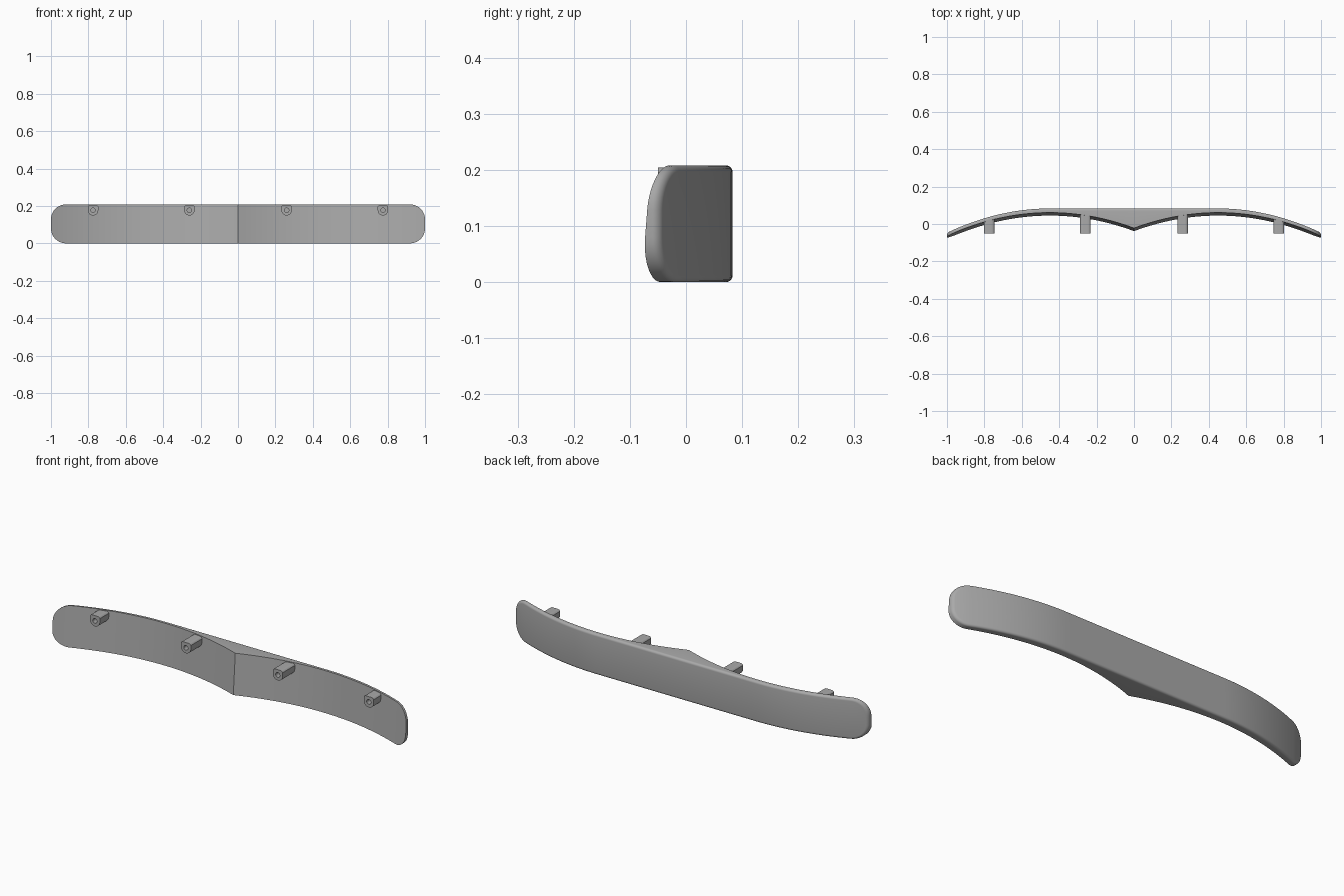
import bpy, bmesh, math

cube = bpy.data.objects.get("Cube")
if cube:
    bpy.data.objects.remove(cube, do_unlink=True)

GREY = (0.40, 0.40, 0.40, 1.0)
mat = bpy.data.materials.new("grey plastic")
mat.use_nodes = True
mat.diffuse_color = GREY
mat.node_tree.nodes["Principled BSDF"].inputs["Base Color"].default_value = GREY

HEIGHT = 0.208      # bar height
CORNER = 0.08       # rounded corners of the bar outline
FILLET = 0.012      # rounded rear edge


def front_y(x, z):
    """Two concave sweeps meeting in a central ridge, leaning back slightly."""
    return 0.045 - 0.41 * (abs(x) - 0.45) ** 2 + 0.016 * z / HEIGHT


def back_y(x):
    """Flat middle, ends swept forward."""
    return 0.083 - 0.13 * (max(abs(x) - 0.45, 0) / 0.55) ** 2


def make_object(name, bm):
    bmesh.ops.recalc_face_normals(bm, faces=bm.faces)
    mesh = bpy.data.meshes.new(name)
    bm.to_mesh(mesh)
    bm.free()
    mesh.materials.append(mat)
    obj = bpy.data.objects.new(name, mesh)
    bpy.context.collection.objects.link(obj)
    bpy.ops.object.select_all(action='DESELECT')
    obj.select_set(True)
    bpy.context.view_layer.objects.active = obj
    bpy.ops.object.shade_smooth_by_angle(angle=math.radians(30))
    return obj


def columns(inset):
    """Columns (x, low z, high z) across a rounded rectangle."""
    r = CORNER - inset
    half = []
    for i in range(33):
        half.append(((1 - CORNER) * i / 32, inset))
    for i in range(1, 11):
        a = math.pi / 2 * i / 10
        half.append((1 - CORNER + r * math.sin(a), inset + r * (1 - math.cos(a))))
    full = [(-x, z) for x, z in half[:0:-1]] + half
    return [(x, z, HEIGHT - z) for x, z in full]


def build_bar():
    bm = bmesh.new()
    rings = []

    def add_ring(inset, y_func):
        cols = columns(inset)
        low = [bm.verts.new((x, y_func(x, a), a)) for x, a, b in cols]
        high = [bm.verts.new((x, y_func(x, b), b)) for x, a, b in cols]
        rings.append((low, high))

    # front outline, then the rear edge rolled over in steps
    add_ring(0, front_y)
    for k in range(6):
        a = math.pi / 2 * k / 5
        drop = FILLET * (1 - math.sin(a))
        add_ring(FILLET * (1 - math.cos(a)), lambda x, z, d=drop: back_y(x) - d)

    # front and rear surfaces
    for low, high in (rings[0], rings[-1]):
        for j in range(len(low) - 1):
            bm.faces.new((low[j], low[j + 1], high[j + 1], high[j]))
    # rim and fillet
    for (l0, h0), (l1, h1) in zip(rings, rings[1:]):
        a, b = l0 + h0[::-1], l1 + h1[::-1]
        for j in range(len(a)):
            k = (j + 1) % len(a)
            bm.faces.new((a[j], a[k], b[k], b[j]))
    return make_object("curved_bar", bm)


def build_peg(name, x):
    """Round-bottomed, flat-topped mounting peg with a blind screw hole."""
    bm = bmesh.new()
    cz, r, hole, tip = 0.177, 0.028, 0.012, -0.05
    root = front_y(x, cz) + 0.012
    n = 32
    top = 0.027

    def loop(y, radius, flat):
        verts = []
        for i in range(n):
            a = 2 * math.pi * i / n
            px, pz = radius * math.cos(a), radius * math.sin(a)
            if flat and pz > 0:
                # square up the upper half
                s = min(1 / max(abs(math.cos(a)), 1e-6), top / radius / math.sin(a), 1.22)
                px, pz = px * s, pz * s
            verts.append(bm.verts.new((x + px, y, cz + pz)))
        return verts

    loops = [loop(root, r, True), loop(tip, r, True),
             loop(tip, hole, False), loop(tip + 0.04, hole, False)]
    for a, b in zip(loops, loops[1:]):
        for j in range(n):
            k = (j + 1) % n
            bm.faces.new((a[j], a[k], b[k], b[j]))
    bm.faces.new(loops[0])
    bm.faces.new(loops[-1])
    return make_object(name, bm)


build_bar()
for side, sign in (("left", 1), ("right", -1)):
    for place, x in (("inner", 0.26), ("outer", 0.775)):
        build_peg(f"{side}_{place}_peg", sign * x)
